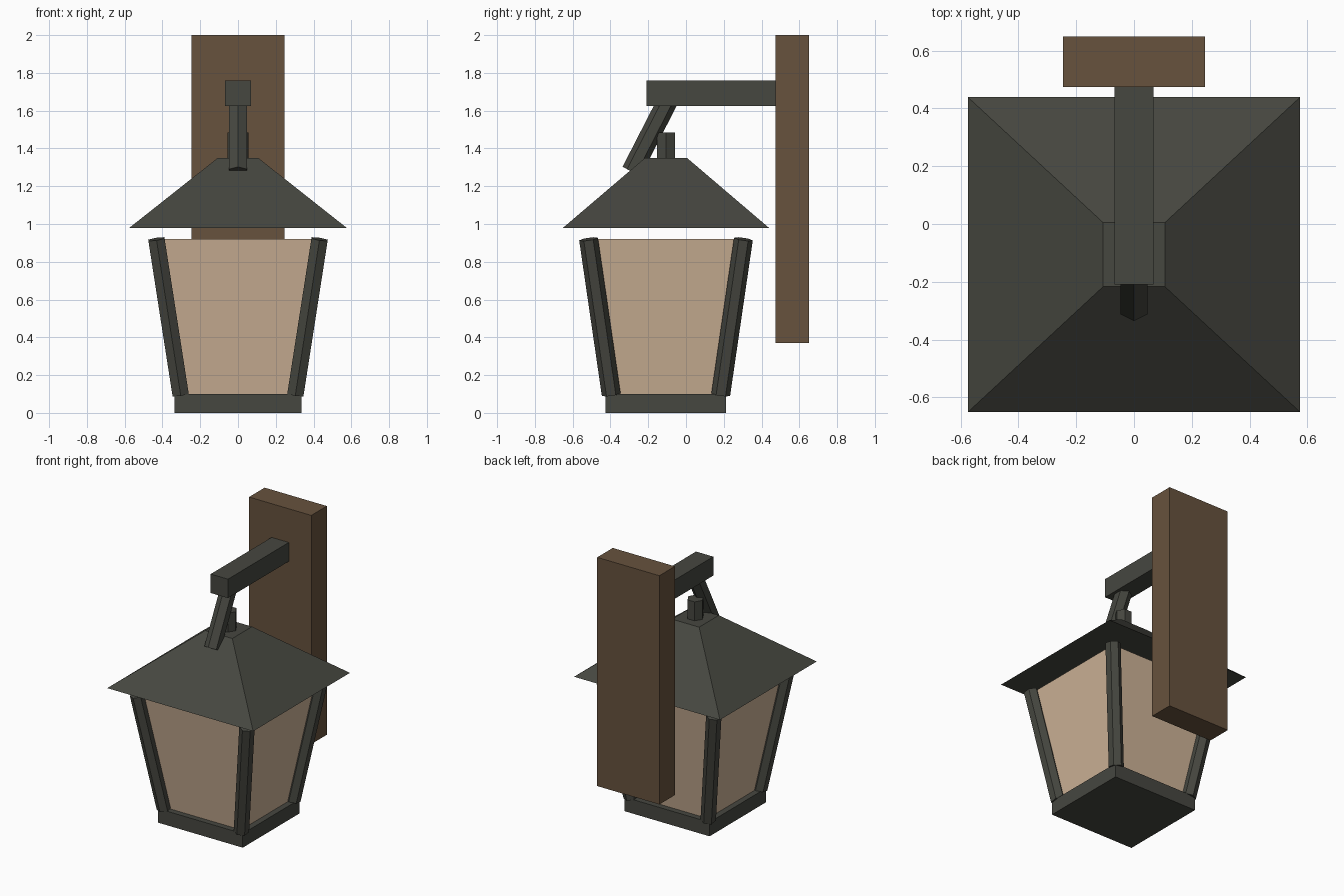
import bpy, math
from mathutils import Vector

if "Cube" in bpy.data.objects:
    bpy.data.objects.remove(bpy.data.objects["Cube"])


def material(name, rgb):
    m = bpy.data.materials.new(name)
    lin = [((c / 255 + 0.055) / 1.055) ** 2.4 for c in rgb]
    m.diffuse_color = (*lin, 1)
    m.use_nodes = True
    m.node_tree.nodes["Principled BSDF"].inputs["Base Color"].default_value = m.diffuse_color
    return m


METAL = material("dark metal", (70, 71, 64))
WOOD = material("brown wood", (103, 82, 61))
GLASS = material("amber glass", (206, 179, 151))


def loft(name, lower, upper, mat):
    """Closed solid between two matching rings of points."""
    n = len(lower)
    faces = [tuple(reversed(range(n))), tuple(range(n, 2 * n))]
    faces += [(i, (i + 1) % n, n + (i + 1) % n, n + i) for i in range(n)]
    mesh = bpy.data.meshes.new(name)
    mesh.from_pydata(list(lower) + list(upper), [], faces)
    mesh.materials.append(mat)
    obj = bpy.data.objects.new(name, mesh)
    bpy.context.collection.objects.link(obj)
    return obj


def frustum(name, yc, z0, half0, z1, half1, mat):
    """Rectangular block that may taper from bottom to top."""
    def ring(h, z):
        return [(sx * h[0], yc + sy * h[1], z)
                for sx, sy in ((-1, -1), (1, -1), (1, 1), (-1, 1))]
    return loft(name, ring(half0, z0), ring(half1, z1), mat)


def hex_rod(name, a, b, r, corner, mat):
    """Six-sided rod from a up to b, one corner pointing along 'corner'."""
    a, b = Vector(a), Vector(b)
    axis = (b - a).normalized()
    u = Vector(corner)
    u = (u - axis * u.dot(axis)).normalized()
    v = axis.cross(u)
    ring = [r * (math.cos(k * math.pi / 3) * u + math.sin(k * math.pi / 3) * v)
            for k in range(6)]
    return loft(name, [a + p for p in ring], [b + p for p in ring], mat)


YC = -0.106  # lantern centre line

# Wall mount
frustum("wall_plate", 0.5625, 0.37, (0.245, 0.0875), 2.0, (0.245, 0.0875), WOOD)
frustum("support_arm", 0.1325, 1.625, (0.068, 0.3425), 1.76, (0.068, 0.3425), METAL)
hex_rod("hanger_rod", (0, -0.288, 1.278), (0, -0.077, 1.69), 0.054, (0, 1, 0), METAL)

# Lantern body
frustum("lantern_base", YC, 0, (0.335, 0.319), 0.1, (0.335, 0.319), METAL)
frustum("glass_body", YC, 0.1, (0.293, 0.278), 0.92, (0.42, 0.396), GLASS)
frustum("roof", YC, 0.98, (0.575, 0.545), 1.35, (0.107, 0.111), METAL)
hex_rod("finial", (0, YC, 1.34), (0, YC, 1.485), 0.056, (1, 0, 0), METAL)

# Leaning corner posts
for sx, side in ((-1, "left"), (1, "right")):
    for sy, end in ((-1, "front"), (1, "back")):
        hex_rod(f"{end}_{side}_post",
                (sx * 0.304, YC + sy * 0.290, 0.097),
                (sx * 0.432, YC + sy * 0.410, 0.92),
                0.05, (0, 1, 0), METAL)
